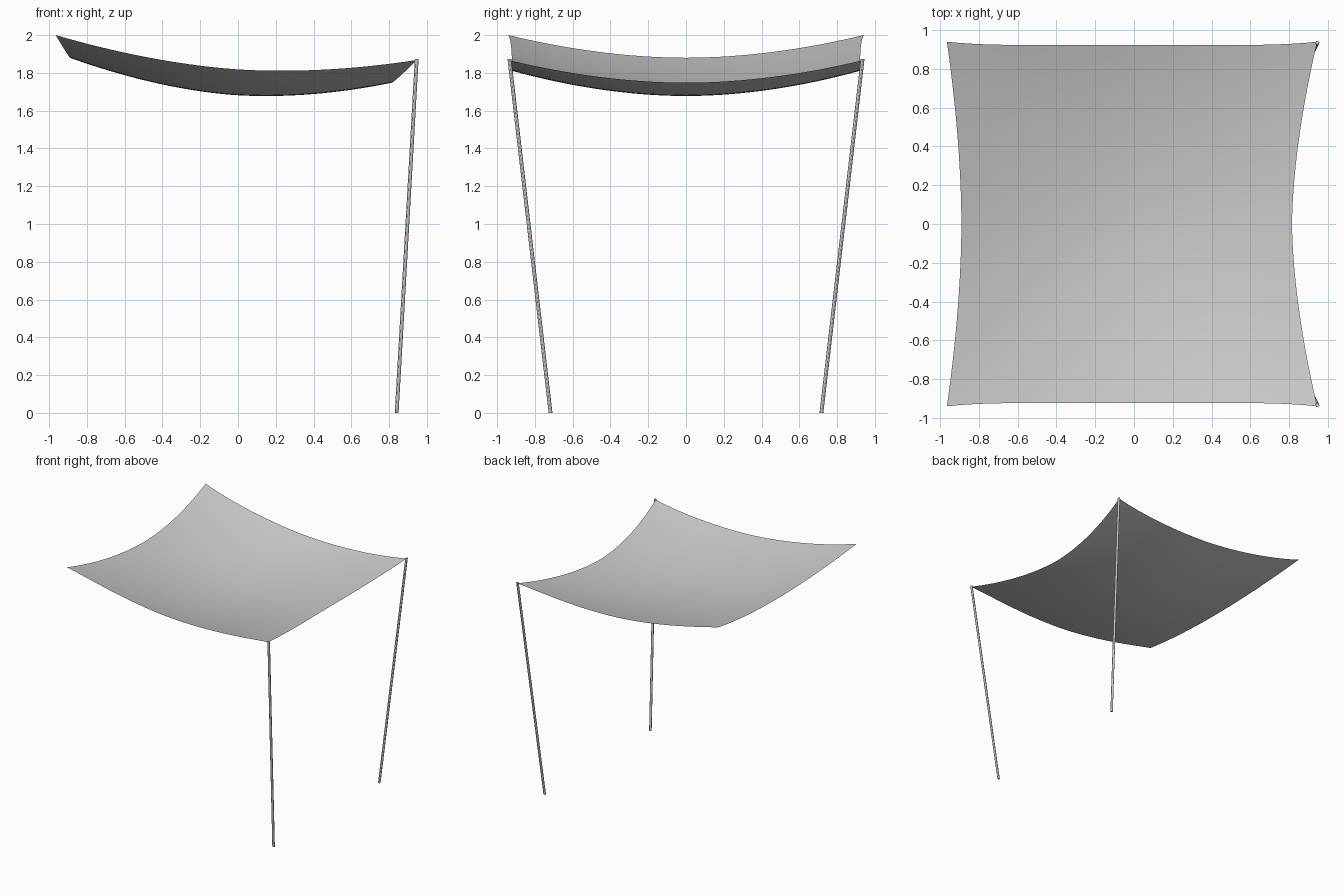
import bpy, bmesh
from math import sin, cos, pi
from mathutils import Vector

cube = bpy.data.objects.get("Cube")
if cube:
    bpy.data.objects.remove(cube)


def material(name, rgb):
    m = bpy.data.materials.new(name)
    m.use_nodes = True
    m.diffuse_color = (*rgb, 1)
    m.node_tree.nodes["Principled BSDF"].inputs["Base Color"].default_value = (*rgb, 1)
    return m


grey = material("light_grey", (0.6, 0.6, 0.6))


def finish(bm, name):
    mesh = bpy.data.meshes.new(name)
    bm.to_mesh(mesh)
    bm.free()
    mesh.materials.append(grey)
    obj = bpy.data.objects.new(name, mesh)
    bpy.context.collection.objects.link(obj)
    bpy.ops.object.select_all(action="DESELECT")
    obj.select_set(True)
    bpy.context.view_layer.objects.active = obj
    bpy.ops.object.shade_smooth_by_angle()
    return obj


# Sagging canopy: a flat grid bent into a four-cornered shade sail
def sail_point(u, v):
    left = -0.89 - 0.075 * abs(v) ** 1.8
    right = 0.815 + 0.13 * abs(v) ** 1.7
    x = left + (right - left) * (u + 1) / 2
    y = v * (0.922 + 0.018 * abs(u) ** 6)
    sag_u, sag_v = 1 - abs(u) ** 1.85, 1 - abs(v) ** 1.9
    z = 1.934 - 0.066 * u - 0.115 * sag_u - 0.12 * sag_v - 0.015 * sag_u * sag_v
    return Vector((x, y, z))


bm = bmesh.new()
bmesh.ops.create_grid(bm, x_segments=32, y_segments=32, size=1)
for vert in bm.verts:
    vert.co = sail_point(vert.co.x, vert.co.y)
finish(bm, "canopy")


# Leaning poles, with level ends, under the two corners on the left side
def pole(name, side, radius=0.01, sides=12):
    bm = bmesh.new()
    rings = []
    for centre in (Vector((0.84, side * 0.717, 0)), Vector((0.946, side * 0.935, 1.873))):
        rings.append([bm.verts.new(centre + radius * Vector((cos(a), sin(a), 0)))
                      for a in (2 * pi * i / sides for i in range(sides))])
    low, high = rings
    for i in range(sides):
        j = (i + 1) % sides
        bm.faces.new((low[i], low[j], high[j], high[i]))
    bm.faces.new(low[::-1])
    bm.faces.new(high)
    finish(bm, name)


pole("front_pole", -1)
pole("back_pole", 1)
